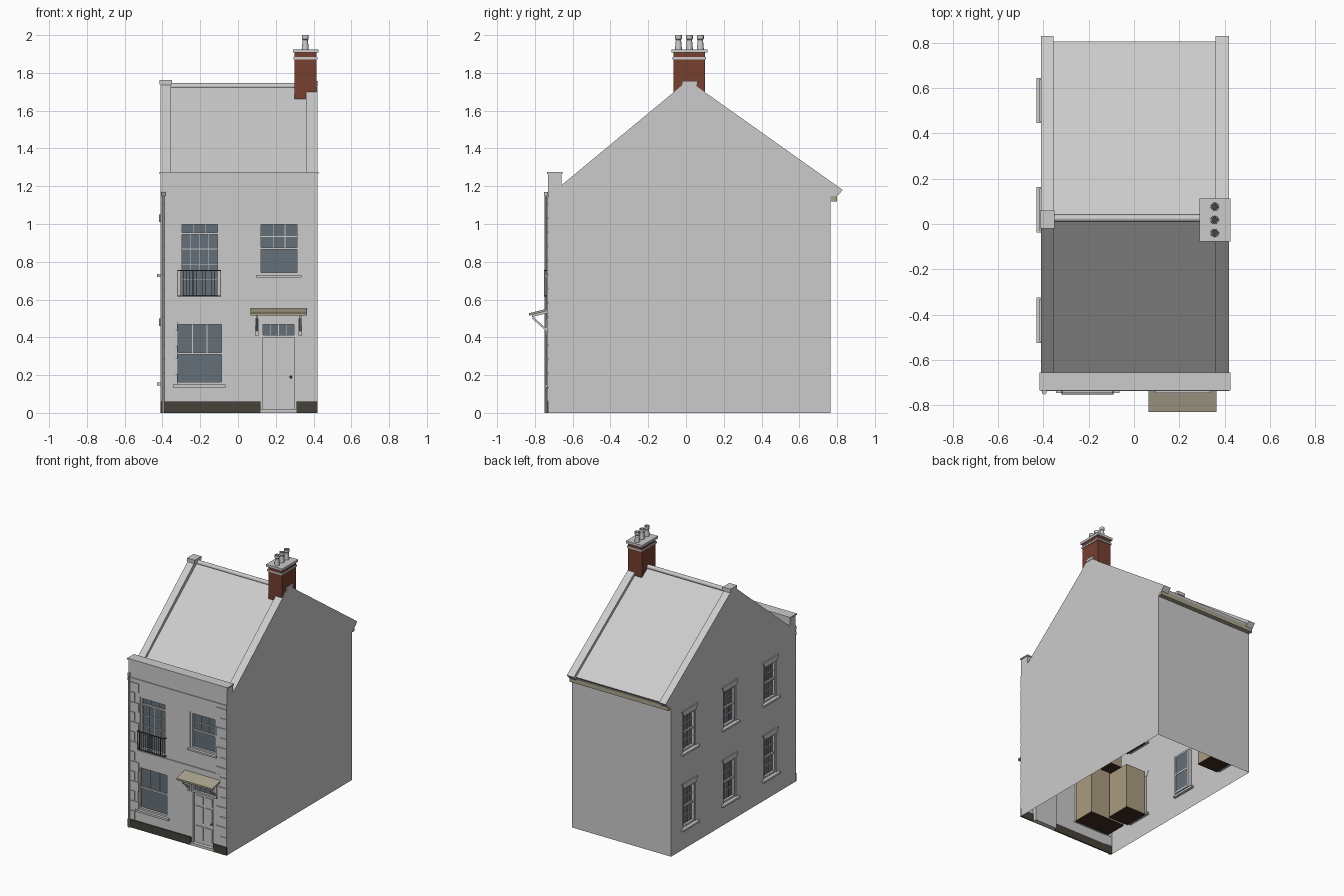
import bpy, bmesh, math
from mathutils import Matrix, Vector

if "Cube" in bpy.data.objects:
    bpy.data.objects.remove(bpy.data.objects["Cube"])

def mat(name, rgb):
    m = bpy.data.materials.new(name)
    m.diffuse_color = (*rgb, 1)
    m.use_nodes = True
    m.node_tree.nodes["Principled BSDF"].inputs["Base Color"].default_value = m.diffuse_color
    return m

BRICK = mat("brick", (0.18, 0.05, 0.03))
GLASS = mat("glass", (0.13, 0.16, 0.19))
TIMBER = mat("painted_timber", (0.40, 0.37, 0.27))
PLINTH = mat("dark_plinth", (0.06, 0.055, 0.04))
IRON = mat("iron", (0.06, 0.06, 0.06))
CREAM = mat("room_walls", (0.40, 0.33, 0.22))
FLOOR = mat("room_floor", (0.05, 0.025, 0.015))

# wall frames: local x along the wall, y into the house, z up
ID = Matrix.Identity(4)
def frame(loc, deg):
    return Matrix.Translation(loc) @ Matrix.Rotation(math.radians(deg), 4, 'Z')
FRONT = frame((0, -0.73, 0), 0)
LEFT = frame((-0.41, 0, 0), -90)
RIGHT = frame((0.42, 0, 0), 90)
BACK = frame((0, 0.765, 0), 180)

def finish(name, bm, material=None, M=ID):
    me = bpy.data.meshes.new(name)
    bm.transform(M)
    bm.to_mesh(me)
    bm.free()
    ob = bpy.data.objects.new(name, me)
    bpy.context.collection.objects.link(ob)
    if material:
        me.materials.append(material)
    return ob

def boxes(name, items, material=None, M=ID, open_front=False):
    bm = bmesh.new()
    for x0, x1, y0, y1, z0, z1 in items:
        T = Matrix.Translation(((x0+x1)/2, (y0+y1)/2, (z0+z1)/2))
        bmesh.ops.create_cube(bm, size=1, matrix=T @ Matrix.Diagonal((x1-x0, y1-y0, z1-z0, 1)))
    if open_front:
        bm.normal_update()
        bmesh.ops.delete(bm, geom=[f for f in bm.faces if f.normal.y < -0.9], context='FACES')
    return finish(name, bm, material, M)

def prism(name, x0, x1, pts, material=None):
    bm = bmesh.new()
    f = bm.faces.new([bm.verts.new((x0, y, z)) for y, z in pts])
    r = bmesh.ops.extrude_face_region(bm, geom=[f])
    bmesh.ops.translate(bm, vec=(x1-x0, 0, 0), verts=[v for v in r['geom'] if isinstance(v, bmesh.types.BMVert)])
    bmesh.ops.recalc_face_normals(bm, faces=bm.faces)
    return finish(name, bm, material)

def lathe(name, profile, loc, material=None, axis_rot=ID, seg=20):
    bm = bmesh.new()
    vs = [bm.verts.new((r, 0, z)) for r, z in profile]
    es = [bm.edges.new(p) for p in zip(vs, vs[1:])]
    bmesh.ops.spin(bm, geom=vs+es, cent=(0, 0, 0), axis=(0, 0, 1), angle=2*math.pi, steps=seg)
    bmesh.ops.remove_doubles(bm, verts=bm.verts, dist=1e-5)
    bmesh.ops.recalc_face_normals(bm, faces=bm.faces)
    ob = finish(name, bm, material, Matrix.Translation(loc) @ axis_rot)
    bpy.context.view_layer.objects.active = ob
    ob.select_set(True)
    bpy.ops.object.shade_smooth_by_angle()
    ob.select_set(False)
    return ob

def wall(name, M, u0, u1, z1, holes=(), depth=0.03):
    us = sorted({u0, u1, *[h[i] for h in holes for i in (0, 1)]})
    zs = sorted({0, z1, *[h[i] for h in holes for i in (2, 3)]})
    bm = bmesh.new()
    def quad(*p):
        bm.faces.new([bm.verts.new(q) for q in p])
    for a, b in zip(us, us[1:]):
        for c, d in zip(zs, zs[1:]):
            if not any(h[0] < (a+b)/2 < h[1] and h[2] < (c+d)/2 < h[3] for h in holes):
                quad((a, 0, c), (b, 0, c), (b, 0, d), (a, 0, d))
    for a, b, c, d in holes:
        ring = [(a, c), (b, c), (b, d), (a, d)]
        for p, q in zip(ring, ring[1:]+ring[:1]):
            quad((p[0], 0, p[1]), (q[0], 0, q[1]), (q[0], depth, q[1]), (p[0], depth, p[1]))
    bmesh.ops.remove_doubles(bm, verts=bm.verts, dist=1e-5)
    return finish(name, bm, None, M)

def bars(a, b, c, d, cols, rows, y0, y1, t=0.004):
    out = [(a+(b-a)*i/cols-t/2, a+(b-a)*i/cols+t/2, y0, y1, c, d) for i in range(1, cols)]
    return out + [(a, b, y0, y1, c+(d-c)*i/rows-t/2, c+(d-c)*i/rows+t/2) for i in range(1, rows)]

def window(name, M, hole, mid, upper, lower, t=0.013):
    a, b, c, d = hole
    boxes(name+"_glass", [(a, b, 0.024, 0.028, c, d)], GLASS, M)
    items = [(a, a+t, 0.006, 0.03, c, d), (b-t, b, 0.006, 0.03, c, d),
             (a+t, b-t, 0.006, 0.03, d-t, d), (a+t, b-t, 0.006, 0.03, c, c+t),
             (a+t, b-t, 0.012, 0.03, mid-0.006, mid+0.006)]
    items += bars(a+t, b-t, mid, d-t, *upper, 0.017, 0.026)
    items += bars(a+t, b-t, c+t, mid, *lower, 0.019, 0.026)
    boxes(name+"_frame", items, None, M)

def room(name, M, hole, depth=0.2):
    a, b, c, d = hole
    boxes(name+"_room", [(a-0.02, b+0.02, 0.031, depth, c-0.02, d+0.02)], CREAM, M, True)
    boxes(name+"_room_floor", [(a-0.02, b+0.02, 0.031, depth, c-0.03, c-0.02)], FLOOR, M)

# front wall, windows and door opening
low, french, sash = (-0.33, -0.075, 0.15, 0.48), (-0.31, -0.095, 0.61, 1.01), (0.11, 0.325, 0.73, 1.01)
door = (0.12, 0.31, 0.0, 0.48)
wall("front_wall", FRONT, -0.41, 0.42, 1.14, [low, french, sash, door])
window("ground_window", FRONT, low, 0.315, (3, 1), (1, 1))
window("balcony_window", FRONT, french, 0.95, (3, 1), (4, 4))
window("upper_window", FRONT, sash, 0.87, (3, 2), (1, 1))
for n, h in (("ground_window", low), ("balcony_window", french), ("upper_window", sash)):
    room(n, FRONT, h)
boxes("front_sills", [(-0.345, -0.065, -0.015, 0.02, 0.135, 0.15), (0.095, 0.335, -0.015, 0.02, 0.718, 0.73)], None, FRONT)

# side wall with six sash windows, sills and flared lintels
cols = [-0.545, -0.0625, 0.425]
side = [(u-0.075, u+0.075, z0, z1) for u in cols for z0, z1 in ((0.16, 0.46), (0.735, 1.01))]
wall("left_wall", LEFT, -0.765, 0.73, 1.12, side)
for i, h in enumerate(side):
    n = "side_window_%d" % i
    window(n, LEFT, h, (h[2]+h[3])/2, (3, 2), (3, 2))
    if i != 2:
        room(n, LEFT, h)
    u = (h[0]+h[1])/2
    boxes(n+"_sill", [(u-0.1, u+0.1, -0.02, 0.02, h[2]-0.015, h[2])], None, LEFT)
    lintel = boxes(n+"_lintel", [(-0.075, 0.075, -0.008, 0.002, h[3], h[3]+0.04)])
    for v in lintel.data.vertices:
        if v.co.z > h[3]+0.02:
            v.co.x *= 1.25
    lintel.data.transform(LEFT @ Matrix.Translation((u, 0, 0)))
wall("right_wall", RIGHT, -0.73, 0.765, 1.12)
wall("back_wall", BACK, -0.42, 0.41, 1.17)

# gables with raised copings
gable = [(-0.73, 1.12), (-0.73, 1.14), (-0.66, 1.205), (-0.02, 1.735), (-0.02, 1.757), (0.055, 1.757),
         (0.055, 1.73), (0.83, 1.18), (0.80, 1.147), (0.765, 1.147), (0.765, 1.12)]
prism("left_gable", -0.41, -0.355, gable)
prism("right_gable", 0.36, 0.42, gable)
boxes("gable_caps", [(-0.415, -0.35, -0.02, 0.06, 1.738, 1.762), (0.355, 0.424, -0.02, 0.06, 1.738, 1.758)])

# roof slopes, ridge roll and rear eaves
prism("roof", -0.356, 0.361, [(-0.67, 1.175), (0.02, 1.73), (0.805, 1.172), (0.795, 1.157), (0.02, 1.71), (-0.67, 1.155)])
lathe("ridge_roll", [(0, -0.358), (0.016, -0.358), (0.016, 0.358), (0, 0.358)], (0.002, 0.025, 1.73), None, Matrix.Rotation(math.pi/2, 4, 'Y'))
boxes("rear_eaves", [(-0.41, 0.42, 0.765, 0.80, 1.12, 1.155)], TIMBER)

# parapet, string courses, plinth
boxes("parapet", [(-0.41, 0.42, -0.73, -0.66, 1.13, 1.265), (-0.416, 0.426, -0.735, -0.655, 1.265, 1.275)])
boxes("string_courses", [(-0.41, 0.42, -0.007, 0.002, 1.11, 1.137), (-0.355, 0.365, -0.007, 0.002, 0.58, 0.60)], None, FRONT)
boxes("plinth", [(-0.41, 0.12, -0.008, 0.002, 0, 0.06), (0.31, 0.42, -0.008, 0.002, 0, 0.06)], PLINTH, FRONT)

# corner quoins
quoins = []
for i in range(14):
    z, w = 0.063+i*0.0748, 0.09 if i % 2 else 0.055
    quoins += [(-0.41, -0.41+w, -0.006, 0.002, z, z+0.068), (0.42-w, 0.42, -0.006, 0.002, z, z+0.068)]
boxes("quoins", quoins, None, FRONT)

# drainpipe
lathe("drainpipe", [(0, 0), (0.007, 0), (0.007, 1.15), (0.011, 1.15), (0.011, 1.17), (0, 1.17)], (-0.396, -0.741, 0), seg=12)

# door with fanlight, panels, step and knob
window("fanlight", FRONT, (0.12, 0.31, 0.40, 0.48), 0.407, (4, 1), (1, 1))
leaf = [(0.12, 0.31, 0.02, 0.03, 0.02, 0.40), (0.12, 0.132, 0.004, 0.03, 0.0, 0.40), (0.298, 0.31, 0.004, 0.03, 0.0, 0.40)]
for x in (0.147, 0.222):
    for z0, z1 in ((0.045, 0.15), (0.18, 0.30), (0.32, 0.38)):
        leaf.append((x, x+0.061, 0.015, 0.022, z0, z1))
boxes("door", leaf, None, FRONT)
boxes("doorstep", [(0.12, 0.31, -0.008, 0.03, 0, 0.02)], None, FRONT)
knob = bmesh.new()
bmesh.ops.create_uvsphere(knob, u_segments=12, v_segments=8, radius=0.007)
finish("door_knob", knob, IRON, Matrix.Translation((0.28, -0.717, 0.19)))

# canopy and brackets
prism("canopy", 0.065, 0.365, [(-0.83, 0.515), (-0.73, 0.54), (-0.73, 0.553), (-0.83, 0.528)], TIMBER)
for x in (0.094, 0.324):
    prism("canopy_brace", x, x+0.012, [(-0.815, 0.50), (-0.73, 0.423), (-0.73, 0.437), (-0.808, 0.508)])
    boxes("canopy_bracket", [(x-0.003, x+0.015, -0.742, -0.728, 0.41, 0.50)])
    prism("canopy_arm", x, x+0.012, [(-0.815, 0.508), (-0.73, 0.529), (-0.73, 0.54), (-0.815, 0.519)])

# balcony railing
rail = [(-0.32, -0.09, -0.022, -0.017, z, z+0.006) for z in (0.615, 0.75)]
rail += [(x, x+0.005, -0.022, 0, z, z+0.006) for x in (-0.32, -0.095) for z in (0.615, 0.75)]
rail += [(-0.32+i*0.01607, -0.317+i*0.01607, -0.021, -0.018, 0.615, 0.755) for i in range(15)]
boxes("balcony_railing", rail, IRON, FRONT)

# chimney stack, bands and pots
boxes("chimney_stack", [(0.30, 0.415, -0.065, 0.10, 1.66, 1.91)], BRICK)
boxes("chimney_bands", [(0.294, 0.421, -0.072, 0.107, 1.872, 1.885), (0.29, 0.425, -0.078, 0.113, 1.907, 1.925)])
for y in (-0.04, 0.018, 0.076):
    lathe("chimney_pot", [(0.019, 0), (0.014, 0.055), (0.018, 0.06), (0.018, 0.08), (0.013, 0.08), (0.012, 0.03), (0, 0.03)], (0.356, y, 1.92))
    lathe("pot_soot", [(0, 0), (0.012, 0), (0, 0.001)], (0.356, y, 1.955), IRON)
